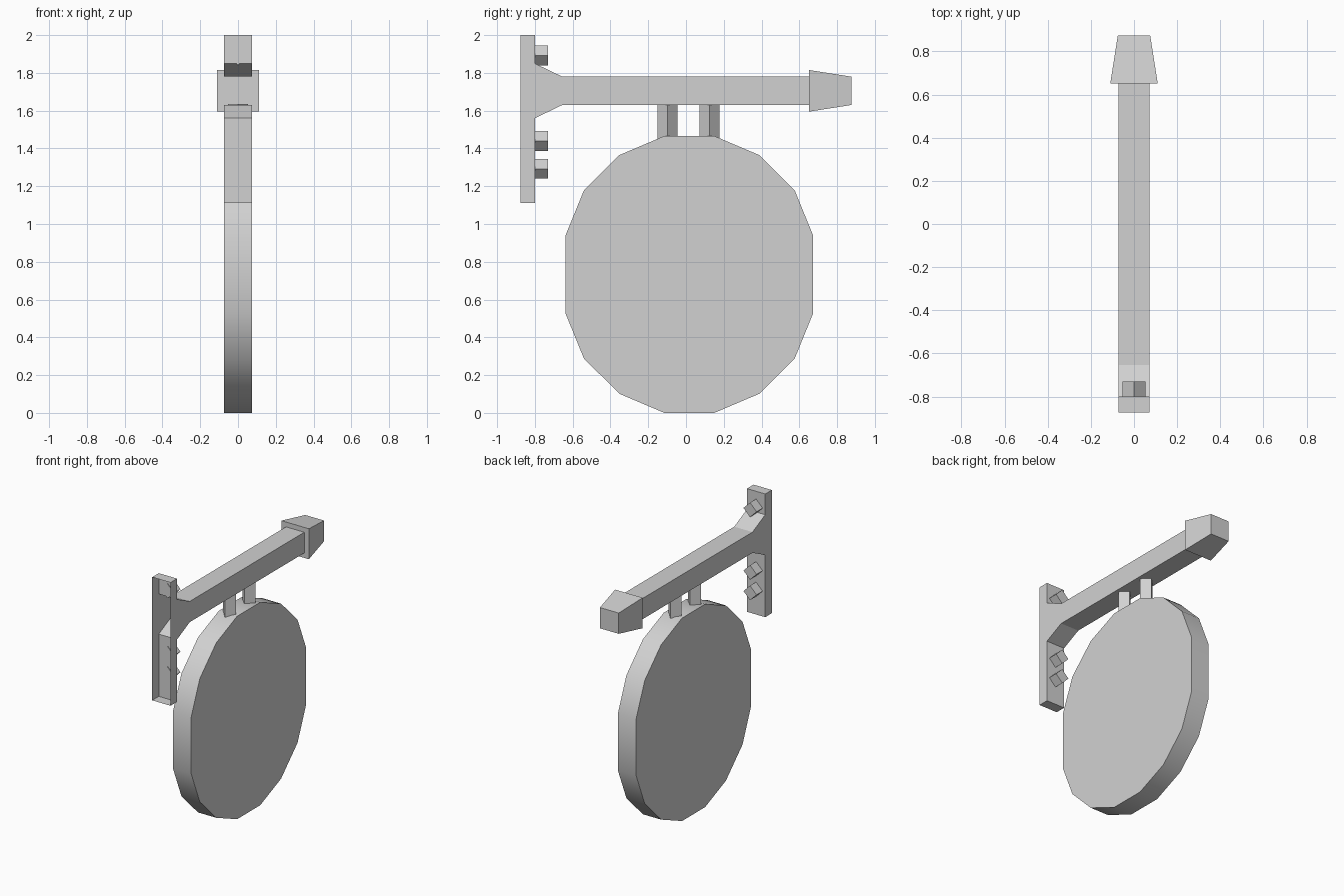
import bpy, bmesh
from math import radians
from mathutils import Matrix, Vector

cube = bpy.data.objects.get("Cube")
if cube:
    bpy.data.objects.remove(cube, do_unlink=True)

grey = bpy.data.materials.new("plain_grey")
grey.use_nodes = True
colour = (0.64, 0.64, 0.64, 1)
grey.diffuse_color = colour
grey.node_tree.nodes["Principled BSDF"].inputs["Base Color"].default_value = colour

HALF = 0.073          # half thickness of bracket and board
BEAM_Z = 1.705        # centre height of the beam
BOARD = Vector((0, 0.0175, 0.733))


def finish(name, bm, smooth=False):
    mesh = bpy.data.meshes.new(name)
    bm.to_mesh(mesh)
    bm.free()
    mesh.materials.append(grey)
    obj = bpy.data.objects.new(name, mesh)
    bpy.context.collection.objects.link(obj)
    if smooth:
        bpy.ops.object.select_all(action='DESELECT')
        obj.select_set(True)
        bpy.context.view_layer.objects.active = obj
        bpy.ops.object.shade_smooth_by_angle(angle=radians(30))
    return obj


def prism(profile):
    """Extrude a (y, z) outline across the thickness in x."""
    bm = bmesh.new()
    face = bm.faces.new([bm.verts.new((-HALF, y, z)) for y, z in profile])
    new = bmesh.ops.extrude_face_region(bm, geom=[face])["geom"]
    bmesh.ops.translate(bm, vec=(2 * HALF, 0, 0),
                        verts=[v for v in new if isinstance(v, bmesh.types.BMVert)])
    bmesh.ops.recalc_face_normals(bm, faces=bm.faces)
    return bm


def turned_box(name, centre, size, axis):
    """Square bar turned 45 degrees about its own length."""
    bm = bmesh.new()
    bmesh.ops.create_cube(bm, size=1)
    bmesh.ops.scale(bm, vec=size, verts=bm.verts)
    bmesh.ops.rotate(bm, matrix=Matrix.Rotation(radians(45), 3, axis), verts=bm.verts)
    bmesh.ops.translate(bm, vec=centre, verts=bm.verts)
    return finish(name, bm)


# Wall plate and beam: one hollow shell, open at the wall side and under the cap
bracket = prism([(-0.875, 1.11), (-0.8, 1.11), (-0.8, 1.56), (-0.655, 1.63),
                 (0.652, 1.63), (0.652, 1.78), (-0.655, 1.78), (-0.8, 1.85),
                 (-0.8, 2.0), (-0.875, 2.0)])
open_ends = [f for f in bracket.faces if abs(f.normal.y) > 0.9
             and (f.calc_center_median().y < -0.85 or f.calc_center_median().y > 0.6)]
bmesh.ops.delete(bracket, geom=open_ends, context='FACES_ONLY')
finish("bracket", bracket)

# Tapered end cap
cap = bmesh.new()
bmesh.ops.create_cube(cap, size=1)
for v in cap.verts:
    outer = v.co.y > 0
    half = 0.075 if outer else 0.11
    v.co = (2 * v.co.x * half, 0.875 if outer else 0.652, BEAM_Z + 2 * v.co.z * half)
finish("end_cap", cap)

# Sixteen-sided hanging board, mirrored from one quarter
quarter = [(0.656, 0.205), (0.558, 0.445), (0.37, 0.632), (0.132, 0.733)]
half_ring = quarter + [(-y, z) for y, z in reversed(quarter)]
ring = half_ring + [(-y, -z) for y, z in half_ring]
finish("hanging_board", prism([(BOARD.y + y, BOARD.z + z) for y, z in ring]), smooth=True)

# Hangers between beam and board
for label, y in (("front", -0.097), ("rear", 0.125)):
    turned_box(label + "_hanger", (0, y, 1.54), (0.075, 0.075, 0.19), 'Z')

# Bolts on the wall plate
for label, z in (("upper", 1.892), ("middle", 1.44), ("lower", 1.292)):
    turned_box(label + "_bolt", (0, -0.768, z), (0.074, 0.074 , 0.074), 'Y')
